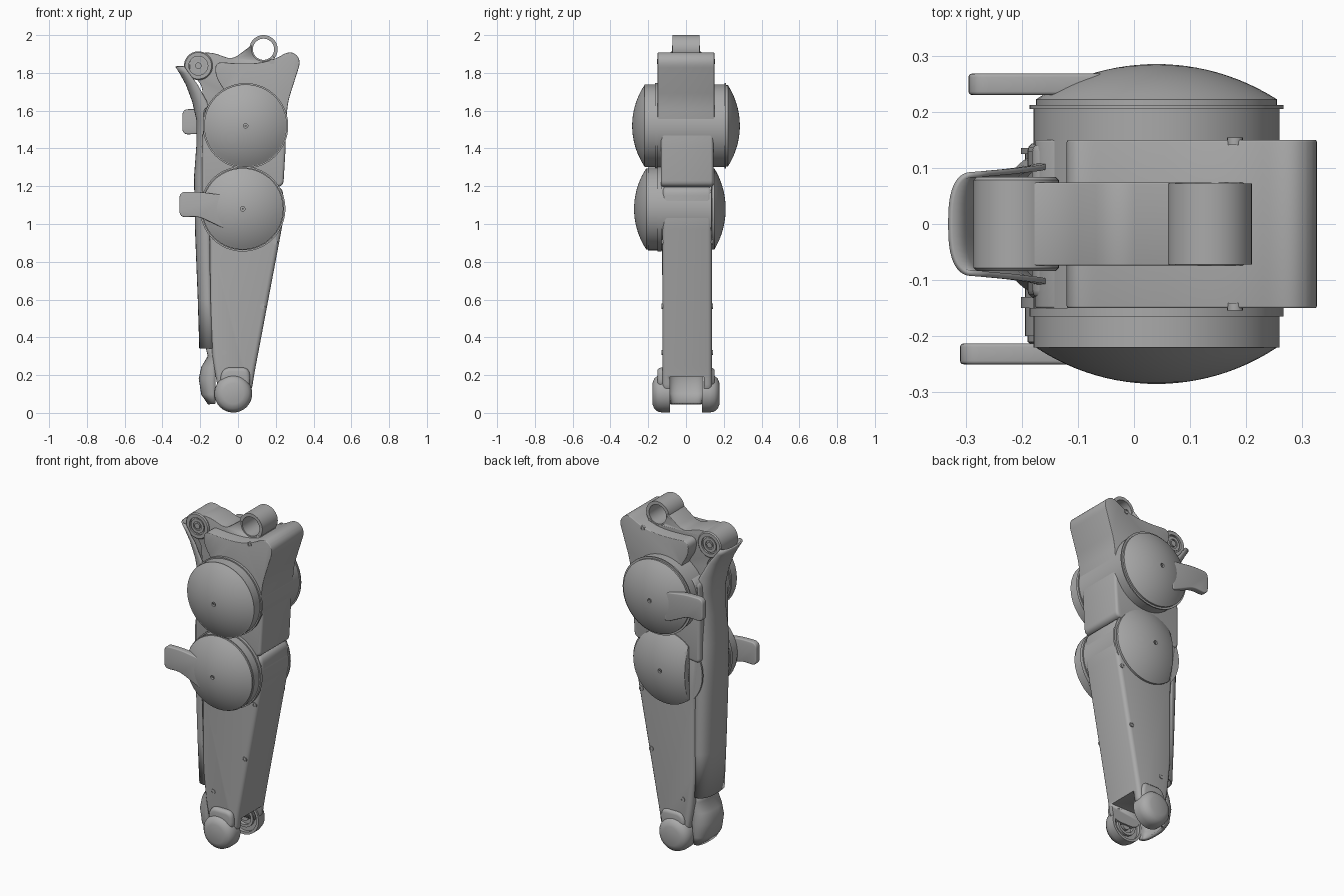
import bpy, bmesh, math
from mathutils import Vector, Matrix

if "Cube" in bpy.data.objects:
    bpy.data.objects.remove(bpy.data.objects["Cube"])

grey = bpy.data.materials.new("mid_grey")
grey.use_nodes = True
grey.diffuse_color = (0.4, 0.4, 0.4, 1)
grey.node_tree.nodes["Principled BSDF"].inputs["Base Color"].default_value = (0.4, 0.4, 0.4, 1)


def finish(name, bm, bevel=0, angle=35):
    bmesh.ops.remove_doubles(bm, verts=bm.verts, dist=1e-5)
    bmesh.ops.recalc_face_normals(bm, faces=bm.faces)
    me = bpy.data.meshes.new(name)
    bm.to_mesh(me)
    bm.free()
    me.materials.append(grey)
    ob = bpy.data.objects.new(name, me)
    bpy.context.collection.objects.link(ob)
    if bevel:
        mod = ob.modifiers.new("edge", "BEVEL")
        mod.width, mod.segments, mod.limit_method = bevel, 3, "ANGLE"
        mod.angle_limit = math.radians(50)
    bpy.ops.object.select_all(action="DESELECT")
    bpy.context.view_layer.objects.active = ob
    ob.select_set(True)
    if bevel:
        bpy.ops.object.modifier_apply(modifier="edge")
    bpy.ops.object.shade_smooth_by_angle(angle=math.radians(angle))
    return ob


def rounded(pts, r, steps=6):
    """Round every corner of an outline with a short curve."""
    out = []
    for i, p in enumerate(pts):
        p, a, b = Vector(p), Vector(pts[i - 1]), Vector(pts[(i + 1) % len(pts)])
        p0 = p + (a - p) * min(0.48, r / (a - p).length)
        p1 = p + (b - p) * min(0.48, r / (b - p).length)
        for k in range(steps + 1):
            t = k / steps
            out.append(p0 * (1 - t) ** 2 + p * 2 * t * (1 - t) + p1 * t * t)
    return out


def prism(name, pts, y0, y1, r=0.03, bevel=0.006):
    """Rounded x/z outline extruded along y."""
    bm = bmesh.new()
    f = bm.faces.new([bm.verts.new((p.x, y0, p.y)) for p in rounded(pts, r)])
    ext = bmesh.ops.extrude_face_region(bm, geom=[f])["geom"]
    bmesh.ops.translate(bm, vec=(0, y1 - y0, 0),
                        verts=[v for v in ext if isinstance(v, bmesh.types.BMVert)])
    return finish(name, bm, bevel)


def lathe(name, prof, x, z, side=1, seg=64):
    """Spin an (r, y) profile about a y axis through x, z."""
    bm = bmesh.new()
    vs = [bm.verts.new((x + r, y * side, z)) for r, y in prof]
    es = [bm.edges.new(e) for e in zip(vs, vs[1:])]
    bmesh.ops.spin(bm, geom=vs + es, cent=(x, 0, z), axis=(0, 1, 0),
                   angle=math.tau, steps=seg, use_duplicate=False)
    return finish(name, bm)


def cut(ob, cutter):
    cutter.hide_render = True
    mod = ob.modifiers.new("cut", "BOOLEAN")
    mod.object, mod.operation, mod.solver = cutter, "DIFFERENCE", "EXACT"
    bpy.context.view_layer.objects.active = ob
    bpy.ops.object.modifier_apply(modifier="cut")


def cylinder(name, r, y0, y1, x, z, seg=48):
    return lathe(name, [(0, y0), (r, y0), (r, y1), (0, y1)], x, z, 1, seg)


def dome(name, x, z, base, height, side):
    n, r = 12, 0.215
    R = (r * r + height * height) / (2 * height)
    arc = [(r * k / n, base + height - R + math.sqrt(R * R - (r * k / n) ** 2))
           for k in range(n, 0, -1)]
    top = base + height
    prof = [(0, base - 0.012), (r, base - 0.012)] + arc + \
           [(0.012, top), (0.012, top - 0.012), (0.005, top - 0.012), (0.005, top - 0.004), (0, top - 0.004)]
    return lathe(name, prof, x, z, side)


# Upper housing: wide flared block, thinner section below it
block = prism("upper_housing", [(-0.12, 1.86), (-0.02, 1.85), (0.1, 1.85), (0.19, 1.87), (0.28, 1.92),
              (0.335, 1.87), (0.265, 1.65), (0.25, 1.5), (-0.17, 1.5), (-0.18, 1.62),
              (-0.06, 1.69), (-0.12, 1.78)], -0.15, 0.15, 0.045, 0.004)
prism("middle_housing", [(-0.18, 1.62), (0.25, 1.62), (0.253, 1.42), (0.24, 1.2), (-0.19, 1.15),
      (-0.19, 1.4)], -0.133, 0.145, 0.03, 0.015)

# Central link with a pivot pin and an open eye
link = prism("center_link", [(-0.25, 1.9), (-0.14, 1.91), (-0.03, 1.87), (0.09, 1.96), (0.21, 1.87),
             (0.2, 1.6), (-0.18, 1.5), (-0.19, 1.74), (-0.26, 1.8)], -0.074, 0.074, 0.04, 0.003)
hole = cylinder("eye_cutter", 0.064, -0.3, 0.3, 0.135, 1.925)
for ob in (block, link):
    cut(ob, hole)
bpy.data.objects.remove(hole)
lathe("eye_ring", [(0.056, -0.072), (0.075, -0.072), (0.075, 0.072), (0.056, 0.072), (0.056, -0.072)],
      0.135, 1.925)
for side, tag in ((-1, "front"), (1, "back")):
    lathe("pivot_pin_" + tag, [(0.076, 0), (0.076, 0.078), (0.07, 0.084), (0.05, 0.084), (0.05, 0.07),
          (0.042, 0.07), (0.042, 0.08), (0.026, 0.08), (0.026, 0.068), (0.017, 0.068),
          (0.017, 0.082), (0, 0.082)], -0.21, 1.838, side)

# Joint drums and their domed covers
HIP, KNEE = (0.04, 1.52), (0.025, 1.08)
cylinder("upper_drum", 0.219, -0.22, 0.205, *HIP, 64)
dome("upper_dome_front", *HIP, 0.22, 0.065, -1)
dome("upper_dome_back", *HIP, 0.222, 0.063, 1)
cylinder("lower_drum", 0.219, -0.2, 0.125, *KNEE, 64)
dome("lower_dome_front", *KNEE, 0.21, 0.065, -1)
back_dome = dome("lower_dome_back", *KNEE, 0.15, 0.06, 1)
box = prism("dome_cutter", [(-0.4, 0.8), (-0.12, 0.8), (-0.12, 1.4), (-0.4, 1.4)], 0.13, 0.3, 0.001, 0)
cut(back_dome, box)
bpy.data.objects.remove(box)
for name, (x, z), y0, y1 in (("upper_rim_front", HIP, -0.165, -0.15), ("upper_rim_back", HIP, 0.205, 0.212),
                             ("lower_rim_front", KNEE, -0.15, -0.13), ("lower_rim_back", KNEE, 0.125, 0.135)):
    cylinder(name, 0.226, y0, y1, x, z, 64)


# Lever tabs growing out of the domes
def tab(name, x, z, y0, y1):
    prism(name, [(x, z + 0.07), (x + 0.11, z + 0.07), (x + 0.25, z + 0.05), (x + 0.25, z - 0.13),
          (x + 0.1, z - 0.06), (x, z - 0.065)], y0, y1, 0.035, 0.006)


tab("lever_front", -0.31, 1.1, -0.25, -0.213)
tab("lever_back", -0.295, 1.538, 0.23, 0.268)

# Calf shell
calf = prism("calf_shell", [(-0.19, 1.2), (0.24, 1.2), (0.24, 1.02), (0.085, 0.2), (0.07, 0.1), (-0.1, 0.1),
             (-0.13, 0.25), (-0.15, 0.45), (-0.15, 0.9)], -0.125, 0.138, 0.05, 0.022)
gap = prism("fork_cutter", [(-0.3, -0.1), (0.2, -0.1), (0.2, 0.19), (-0.3, 0.19)], -0.085, 0.095, 0.001, 0)
cut(calf, gap)
bpy.data.objects.remove(gap)

# Ankle fork: rounded cups with recessed bearings on their inner faces
for side, tag in ((-1, "front"), (1, "back")):
    lathe("ankle_" + tag, [(0, 0.178), (0.055, 0.178), (0.08, 0.168), (0.095, 0.15), (0.1, 0.125),
          (0.1, 0.085), (0.085, 0.085), (0.085, 0.105), (0.06, 0.105), (0.06, 0.09), (0.045, 0.09),
          (0.045, 0.11), (0.025, 0.11), (0.025, 0.095), (0, 0.095)], -0.025, 0.102, side)
    # Flared shoulder blending the cup into the calf
    prism("ankle_shoulder_" + tag, [(-0.1, 0.16), (-0.08, 0.24), (0.06, 0.24), (0.068, 0.14), (-0.02, 0.1)],
          *sorted((side * 0.1, side * 0.152)), 0.04, 0.02)


# Shin cover: half tube lofted up the leg, open at the rear
def half_tube(name, rows, thick, n=20):
    bm = bmesh.new()
    rings = []
    for z, xl, xr, w in rows:
        ring = []
        for k in range(n + 1):
            t = math.pi * (k / n - 0.5)
            c, s = math.cos(t), math.sin(t)
            ring.append(bm.verts.new((xr + (xl - xr) * c ** 0.75, w * math.copysign(abs(s) ** 0.75, s), z)))
        rings.append(ring)
    for a, b in zip(rings, rings[1:]):
        for k in range(n):
            bm.faces.new((a[k], a[k + 1], b[k + 1], b[k]))
    ob = finish(name, bm, 0, 45)
    mod = ob.modifiers.new("shell", "SOLIDIFY")
    mod.thickness, mod.offset = thick, 0
    return ob


half_tube("shin_cover", [(0.34, -0.2, -0.135, 0.115), (0.6, -0.208, -0.145, 0.12), (0.95, -0.222, -0.15, 0.122),
          (1.25, -0.228, -0.15, 0.12), (1.42, -0.215, -0.12, 0.115), (1.55, -0.215, -0.13, 0.11),
          (1.65, -0.238, -0.165, 0.1), (1.74, -0.272, -0.215, 0.094), (1.8, -0.305, -0.26, 0.09),
          (1.835, -0.327, -0.285, 0.088)], 0.01)

# Heel guard below the shin cover, with an arched lower edge
heel = half_tube("heel_guard", [(0.05, -0.15, -0.12, 0.09), (0.1, -0.185, -0.12, 0.1), (0.18, -0.198, -0.12, 0.105),
                 (0.24, -0.185, -0.12, 0.1), (0.3, -0.15, -0.11, 0.1), (0.36, -0.165, -0.11, 0.1)], 0.02)

# Small screws
for i, (x, z) in enumerate([(0.18, 1.86), (0.13, 0.565), (-0.075, 0.32), (0.195, 0.905)]):
    for side, y in ((-1, 0.126 if z < 1.5 else 0.151), (1, 0.139 if z < 1.5 else 0.151)):
        lathe(f"screw_{i}_{'front' if side < 0 else 'back'}",
              [(0, y - 0.01), (0.014, y - 0.01), (0.014, y + 0.003), (0.007, y + 0.003), (0.007, y), (0, y)],
              x, z, side, 16)
